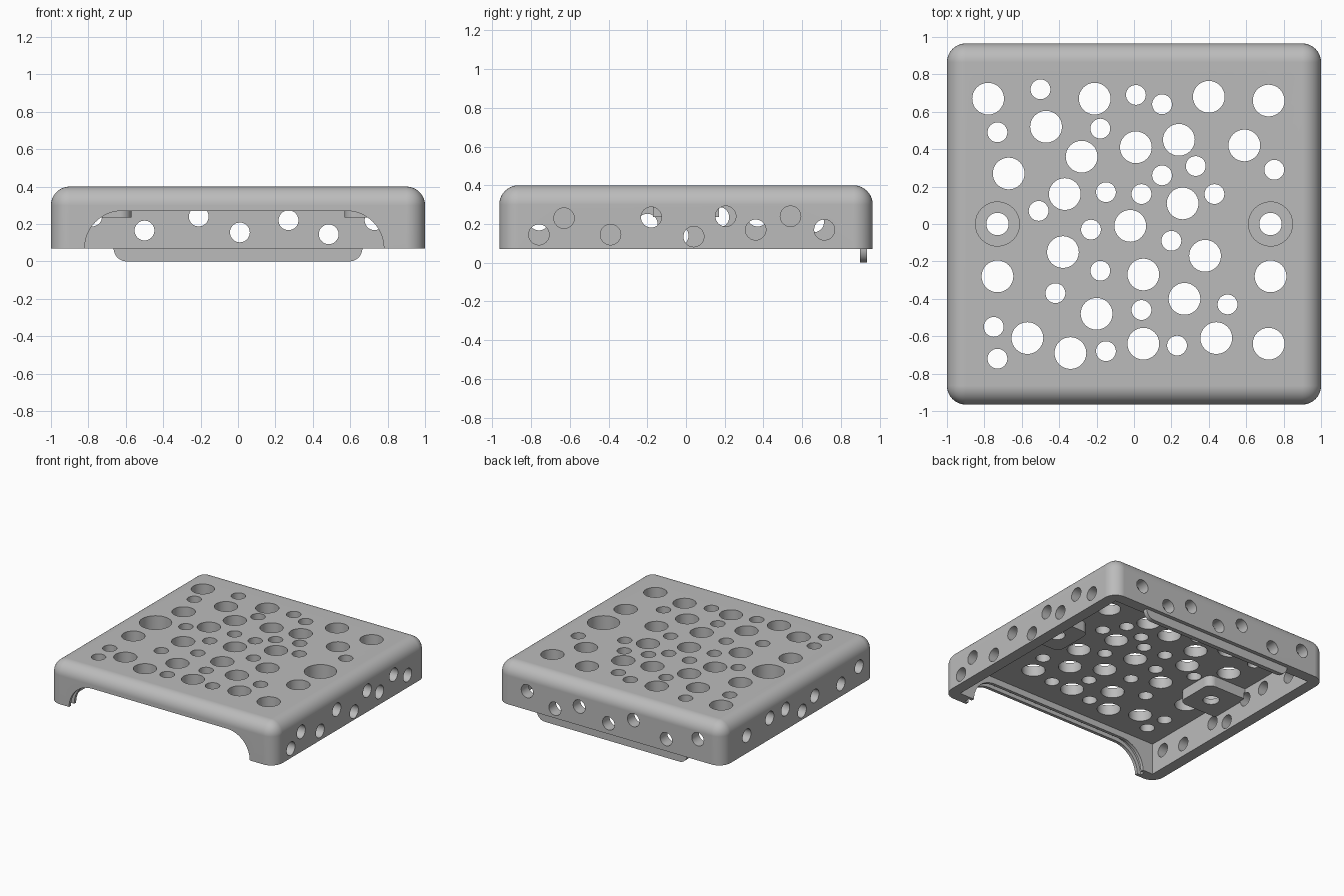
import bpy
import bmesh
from math import sin, cos, pi
from mathutils import Matrix, Vector

default_cube = bpy.data.objects.get("Cube")
if default_cube:
    bpy.data.objects.remove(default_cube, do_unlink=True)

# One plain grey material
grey = bpy.data.materials.new("plain_grey")
grey.use_nodes = True
grey.diffuse_color = (0.5, 0.5, 0.5, 1)
grey.node_tree.nodes["Principled BSDF"].inputs["Base Color"].default_value = grey.diffuse_color

HALF_X, HALF_Y, RIM, TOP = 1.0, 0.965, 0.07, 0.4
WALL, CEILING, BOSS_BOTTOM = 0.09, 0.32, 0.235
BIG, SMALL = 0.085, 0.053


def finish(name, bm):
    """Turn a bmesh into a scene object."""
    bmesh.ops.recalc_face_normals(bm, faces=bm.faces)
    mesh = bpy.data.meshes.new(name)
    bm.to_mesh(mesh)
    bm.free()
    obj = bpy.data.objects.new(name, mesh)
    mesh.materials.append(grey)
    bpy.context.collection.objects.link(obj)
    return obj


def box(name, low, high, fillet=0):
    """Box between two corners, optionally rounded except at the bottom."""
    bm = bmesh.new()
    low, high = Vector(low), Vector(high)
    size = high - low
    place = Matrix.Translation((low + high) / 2) @ Matrix.Diagonal((*size, 1))
    bmesh.ops.create_cube(bm, size=1, matrix=place)
    if fillet:
        edges = [e for e in bm.edges if max(v.co.z for v in e.verts) > low.z + 0.01]
        bmesh.ops.bevel(bm, geom=edges, offset=fillet, segments=10,
                        profile=0.5, affect='EDGES')
    return finish(name, bm)


def extrude(name, outline, direction):
    """Prism made by sweeping a flat outline along a vector."""
    bm = bmesh.new()
    face = bm.faces.new([bm.verts.new(p) for p in outline])
    swept = bmesh.ops.extrude_face_region(bm, geom=[face])["geom"]
    moved = [g for g in swept if isinstance(g, bmesh.types.BMVert)]
    bmesh.ops.translate(bm, verts=moved, vec=direction)
    return finish(name, bm)


def arc(cx, cy, radius, start, end, steps=12):
    angles = [start + (end - start) * i / steps for i in range(steps + 1)]
    return [(cx + radius * cos(a), cy + radius * sin(a)) for a in angles]


def drills(name, centres, radius, depth, axis='Z'):
    """A set of equal cylinders along one axis."""
    bm = bmesh.new()
    turn = {'X': Matrix.Rotation(pi / 2, 4, 'Y'),
            'Y': Matrix.Rotation(pi / 2, 4, 'X'),
            'Z': Matrix.Identity(4)}[axis]
    for centre in centres:
        bmesh.ops.create_cone(bm, cap_ends=True, segments=32, radius1=radius,
                              radius2=radius, depth=depth,
                              matrix=Matrix.Translation(centre) @ turn)
    return finish(name, bm)


def combine(target, tool, operation='DIFFERENCE'):
    """Apply a boolean and discard the tool."""
    tool.hide_render = True
    mod = target.modifiers.new("combine", 'BOOLEAN')
    mod.object, mod.operation, mod.solver = tool, operation, 'EXACT'
    bpy.context.view_layer.objects.active = target
    bpy.ops.object.modifier_apply(modifier=mod.name)
    bpy.data.objects.remove(tool, do_unlink=True)


def smooth(obj):
    bpy.ops.object.select_all(action='DESELECT')
    obj.select_set(True)
    bpy.context.view_layer.objects.active = obj
    bpy.ops.object.shade_smooth_by_angle(angle=pi / 6)
    weighted = obj.modifiers.new("weighted_normals", 'WEIGHTED_NORMAL')
    weighted.keep_sharp = True


# Rounded cover, hollow underneath
cover = box("cover", (-HALF_X, -HALF_Y, RIM), (HALF_X, HALF_Y, TOP), fillet=0.1)
combine(cover, box("cavity", (WALL - HALF_X, WALL - HALF_Y, -0.1),
                   (HALF_X - WALL, HALF_Y - WALL, CEILING)))

# Screw bosses under the left and right edges
for side in (-1, 1):
    outline = [(0.95, -0.17)] + arc(0.63, -0.11, 0.06, -pi / 2, -pi) \
        + arc(0.63, 0.11, 0.06, pi, pi / 2) + [(0.95, 0.17)]
    combine(cover, extrude("boss", [(side * x, y, BOSS_BOTTOM) for x, y in outline],
                           (0, 0, CEILING + 0.03 - BOSS_BOTTOM)), 'UNION')


# Arched front opening, with a wider groove inside the wall
def arch(name, grow, y, depth):
    radius = 0.2 + grow
    outline = [(-0.62 - radius, -0.1)] + arc(-0.62, RIM, radius, pi, pi / 2) \
        + arc(0.58, RIM, radius, pi / 2, 0) + [(0.58 + radius, -0.1)]
    return extrude(name, [(x, y, z) for x, z in outline], (0, depth, 0))


combine(cover, arch("opening", 0, -1.1, 0.3))
combine(cover, arch("groove", 0.03, -0.94, 0.04))

# Scattered vent holes in the top, in hundredths
big_holes = [
    (-78, 67), (-21, 67), (40, 68), (72, 66), (-47, 52), (1, 41), (24, 45),
    (59, 42), (-28, 36), (-67, 27), (-37, 16), (26, 11), (-2, -1), (-38, -15),
    (38, -17), (-73, -28), (5, -27), (73, -28), (27, -40), (-20, -48),
    (44, -61), (72, -64), (5, -64), (-57, -61), (-34, -69)]
small_holes = [
    (-50, 72), (1, 69), (15, 64), (-73, 49), (-18, 51), (33, 31), (15, 26),
    (75, 29), (-15, 17), (4, 16), (43, 16), (-51, 7), (-23, -3), (20, -9),
    (-18, -25), (-42, -37), (4, -46), (50, -43), (-75, -55), (-73, -72),
    (-15, -68), (23, -65)]
for holes, radius in ((big_holes, BIG), (small_holes, SMALL)):
    centres = [(x / 100, y / 100, 0.37) for x, y in holes]
    combine(cover, drills("top_drills", centres, radius, 0.16))

# Counterbored screw holes
screws = [-0.73, 0.73]
combine(cover, drills("counterbores", [(x, 0, 0.38) for x in screws], 0.118, 0.2))
combine(cover, drills("screw_drills", [(x, 0, 0.3) for x in screws], 0.06, 0.4))

# Vent holes in the side and back walls, in hundredths along the wall and up
left_holes = [(-76, 14.5), (-63, 23), (-39, 14.5), (-18, 23.5), (4, 13.5),
              (20.5, 24), (36, 17), (54, 24), (71.5, 17)]
right_holes = [(-76, 22), (-53, 17), (-20, 20), (-4, 14), (17, 23.5),
               (37, 24), (66, 21)]
back_holes = [(-78, 24), (-50, 16.5), (-21, 24), (1, 15.5), (27, 22),
              (48.5, 14.5), (73, 22)]
combine(cover, drills("left_drills", [(1, y / 100, z / 100) for y, z in left_holes],
                      SMALL, 0.2, 'X'))
combine(cover, drills("right_drills", [(-1, y / 100, z / 100) for y, z in right_holes],
                      SMALL, 0.2, 'X'))
combine(cover, drills("back_drills", [(x / 100, 1, z / 100) for x, z in back_holes],
                      SMALL, 0.3, 'Y'))
smooth(cover)

# Locating tab hanging from the back wall
tab_outline = [(-0.665, RIM)] + arc(-0.595, RIM, RIM, pi, 1.5 * pi) \
    + arc(0.595, RIM, RIM, 1.5 * pi, 2 * pi)
tab = extrude("back_tab", [(x, 0.9, z) for x, z in tab_outline[1:]], (0, 0.035, 0))
smooth(tab)
